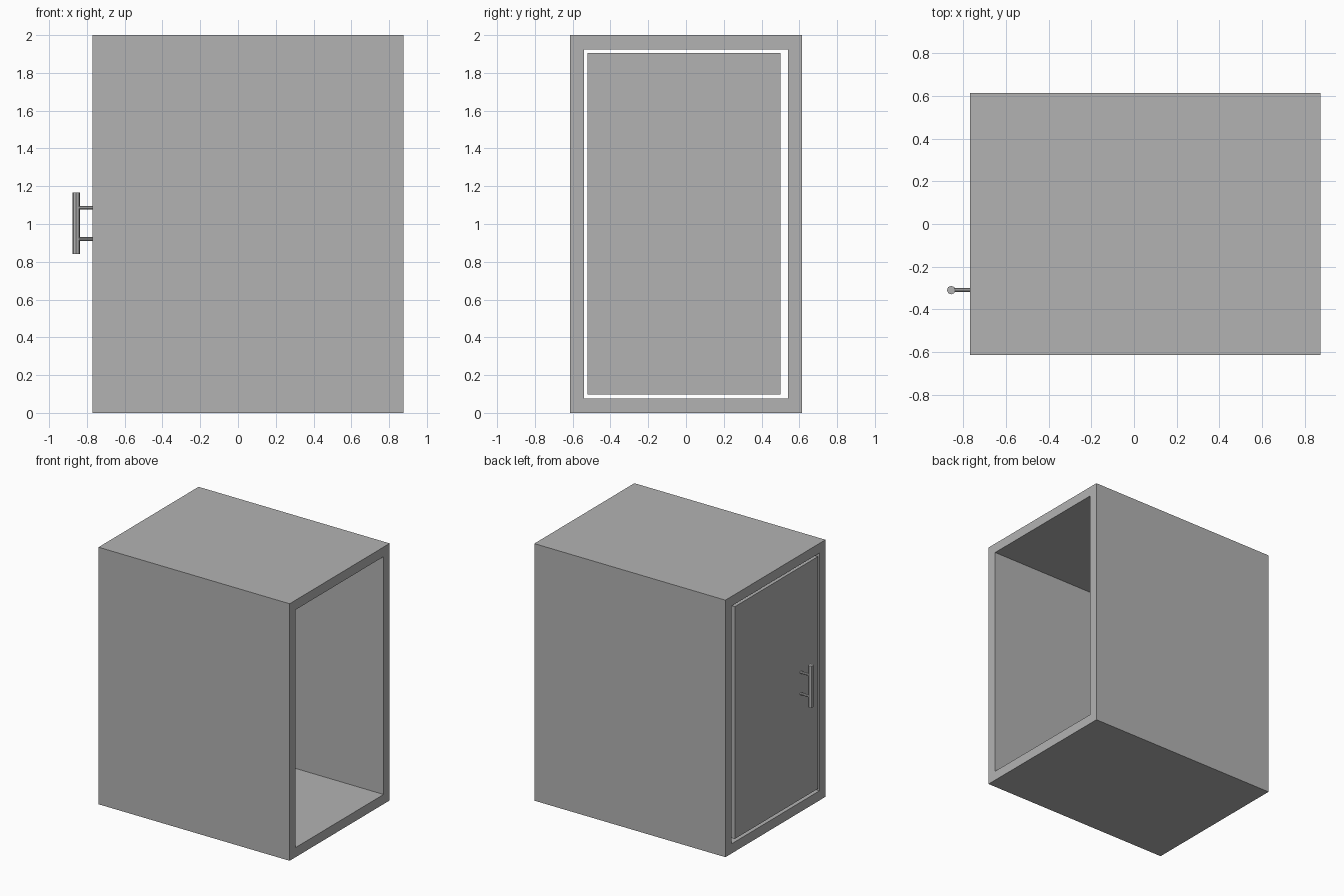
import bpy
import bmesh
import math
from mathutils import Matrix

cube = bpy.data.objects.get("Cube")
if cube:
    bpy.data.objects.remove(cube, do_unlink=True)

grey = bpy.data.materials.new("plain grey")
grey.use_nodes = True
GREY = (0.45, 0.45, 0.45, 1)
grey.diffuse_color = GREY
grey.node_tree.nodes["Principled BSDF"].inputs["Base Color"].default_value = GREY

FRONT, BACK = -0.77, 0.875   # door end and open end of the cabinet
HALF_Y, TOP, WALL = 0.615, 2.0, 0.075


def finish(name, bm):
    bmesh.ops.recalc_face_normals(bm, faces=bm.faces)
    mesh = bpy.data.meshes.new(name)
    bm.to_mesh(mesh)
    bm.free()
    mesh.materials.append(grey)
    obj = bpy.data.objects.new(name, mesh)
    bpy.context.collection.objects.link(obj)
    return obj


def box(name, x, y, z):
    bm = bmesh.new()
    bmesh.ops.create_cube(bm, size=1)
    for v in bm.verts:
        v.co = [lo if c < 0 else hi for c, (lo, hi) in zip(v.co, (x, y, z))]
    return finish(name, bm)


def rod(name, radius, length, centre, sides, along_x=False):
    bm = bmesh.new()
    bmesh.ops.create_cone(bm, cap_ends=True, segments=sides,
                          radius1=radius, radius2=radius, depth=length)
    turn = Matrix.Rotation(math.pi / 2 if along_x else 0, 4, 'Y')
    bmesh.ops.transform(bm, matrix=Matrix.Translation(centre) @ turn, verts=bm.verts)
    return finish(name, bm)


# Cabinet shell: a rectangular tube, open at both ends
bm = bmesh.new()
rings = []
for x in (FRONT, BACK):
    for inset in (0, WALL):
        y, low, high = HALF_Y - inset, inset, TOP - inset
        rings.append([bm.verts.new((x, *p)) for p in
                      ((-y, low), (y, low), (y, high), (-y, high))])
for a, b in ((0, 1), (1, 3), (3, 2), (2, 0)):
    for i in range(4):
        j = (i + 1) % 4
        bm.faces.new((rings[a][i], rings[a][j], rings[b][j], rings[b][i]))
finish("cabinet_shell", bm)

# Door, loose in its opening
box("door", (FRONT, FRONT + WALL), (-0.522, 0.5), (0.098, 1.905))

# Handle: upright bar on two short posts
HANDLE_Y = -0.31
rod("handle_bar", 0.02, 0.326, (-0.857, HANDLE_Y, 1.003), 8)
for name, z in (("lower_handle_post", 0.92), ("upper_handle_post", 1.086)):
    rod(name, 0.01, 0.095, (-0.8075, HANDLE_Y, z), 8, along_x=True)
